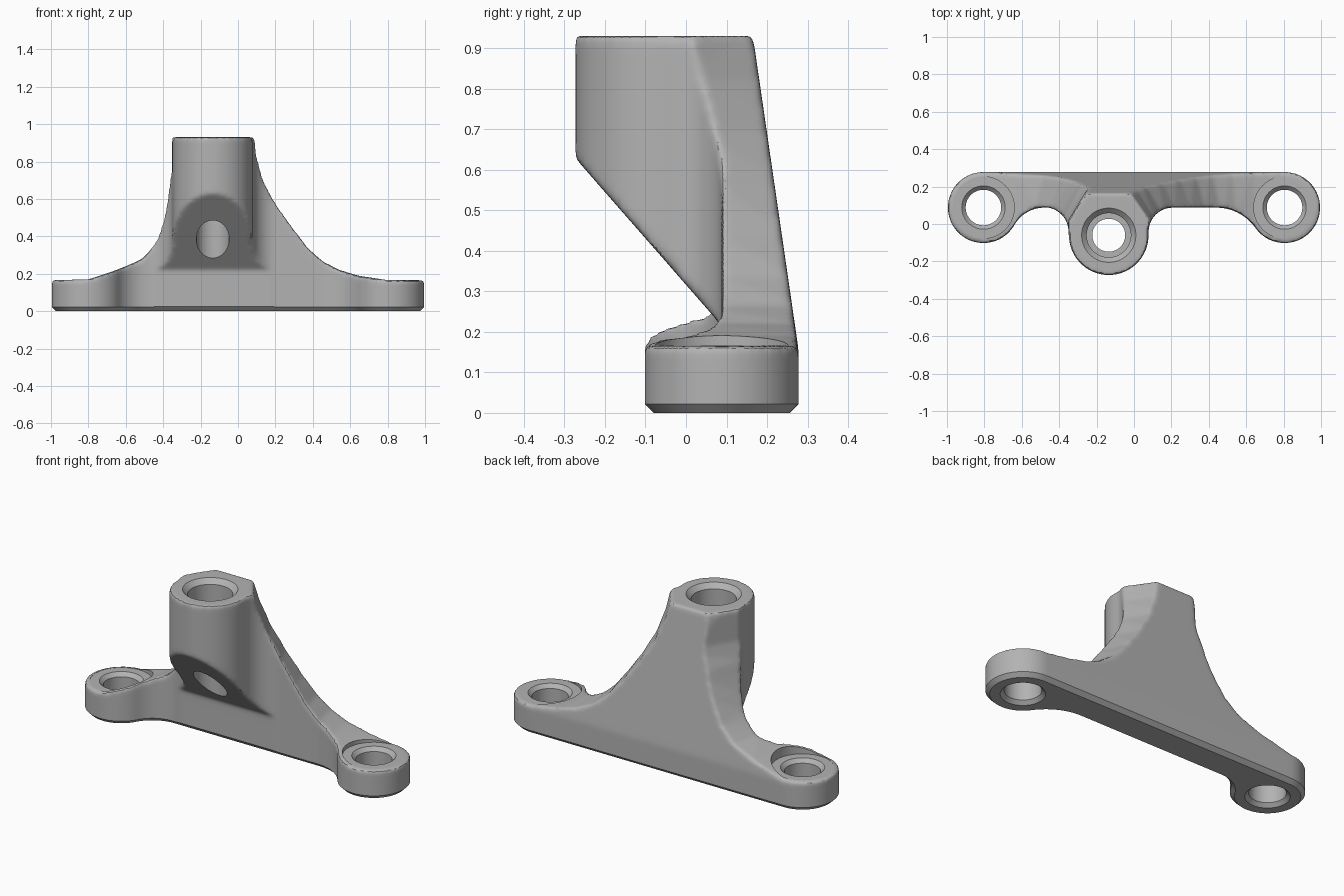
import bpy, bmesh, math
from mathutils import Vector

cube = bpy.data.objects.get("Cube")
if cube:
    bpy.data.objects.remove(cube, do_unlink=True)

END_X, END_Y, END_R = 0.805, 0.088, 0.19
BOSS_X, BOSS_Y, BOSS_R = -0.135, -0.06, 0.213


def arc(cx, cy, r, a0, a1):
    n = max(4, int(abs(a1 - a0) / 5))
    angles = [math.radians(a0 + (a1 - a0) * i / n) for i in range(n + 1)]
    return [(cx + r * math.cos(a), cy + r * math.sin(a)) for a in angles]


def loft(name, rings):
    """Capped solid; rings run counter-clockwise about the sweep direction."""
    bm = bmesh.new()
    rows = [[bm.verts.new(p) for p in ring] for ring in rings]
    for a, b in zip(rows, rows[1:]):
        for i in range(len(a)):
            j = (i + 1) % len(a)
            bm.faces.new((a[i], a[j], b[j], b[i]))
    bm.faces.new(rows[0][::-1])
    bm.faces.new(rows[-1])
    bm.normal_update()
    mesh = bpy.data.meshes.new(name)
    bm.to_mesh(mesh)
    bm.free()
    obj = bpy.data.objects.new(name, mesh)
    bpy.context.collection.objects.link(obj)
    return obj


def prism_z(name, outline, z0, z1):
    return loft(name, [[(x, y, z) for x, y in outline] for z in (z0, z1)])


def prism_x(name, outline, x0, x1):
    return loft(name, [[(x, y, z) for y, z in outline] for x in (x0, x1)])


def lathe(name, profile, cx, cy):
    """Stack of circles for a stepped, chamfered drill."""
    return loft(name, [[(x, y, z) for x, y in arc(cx, cy, r, 0, 360)[:-1]]
                       for r, z in profile])


def apply(obj, kind, **settings):
    mod = obj.modifiers.new(kind, kind)
    for key, value in settings.items():
        setattr(mod, key, value)
    bpy.context.view_layer.objects.active = obj
    bpy.ops.object.modifier_apply(modifier=mod.name)


def combine(obj, tool, operation):
    apply(obj, 'BOOLEAN', object=tool, operation=operation, solver='EXACT')
    bpy.data.objects.remove(tool, do_unlink=True)


def offset(outline, d):
    """Move a counter-clockwise outline outward by d."""
    pts = [Vector(p) for p in outline]
    result = []
    for i, p in enumerate(pts):
        a = (p - pts[i - 1]).normalized()
        b = (pts[(i + 1) % len(pts)] - p).normalized()
        t = (a + b).normalized()
        result.append((p.x + t.y * d, p.y - t.x * d))
    return result


# Plan outlines: foot alone, and foot with the tower
left = arc(-END_X, END_Y, END_R, 90, 330.6) + arc(-0.48, -0.095, 0.183, 150.6, 90)[1:]
tower = (arc(-0.48, -0.04, 0.13, 90, -3.3)[1:]
         + arc(BOSS_X, BOSS_Y, BOSS_R, 176.7, 363)[1:]
         + arc(0.2075, -0.042, 0.13, 183, 90)[1:])
right = arc(0.44, -0.167, 0.255, 90, 34.9) + arc(END_X, END_Y, END_R, 214.9, 450)[1:]

body = prism_z("bracket_body", left + tower + right, -0.1, 1.1)

# Curved side flanks, narrowing toward the back
flank = [(-1.1, -0.2), (1.1, -0.2), (1.1, 0.165), (0.8, 0.166), (0.64, 0.19),
         (0.55, 0.22), (0.47, 0.265), (0.4, 0.335), (0.33, 0.435), (0.25, 0.555),
         (0.17, 0.69), (0.115, 0.82), (0.085, 0.93), (0.085, 1.0),
         (-0.352, 1.0), (-0.352, 0.75), (-0.385, 0.62), (-0.42, 0.48),
         (-0.47, 0.36), (-0.54, 0.275), (-0.65, 0.22), (-0.8, 0.17), (-1.1, 0.165)]


def flank_ring(y, narrow):
    ring = []
    for x, z in flank:
        shift = narrow * math.sqrt(max(0, (z - 0.2) / 0.73))
        ring.append((x - math.copysign(shift, x - BOSS_X), y, z))
    return ring


combine(body, loft("flanks", [flank_ring(0.29, 0.19), flank_ring(0.02, 0),
                              flank_ring(-0.5, 0)]), 'INTERSECT')
# Leaning back face and flat top
combine(body, prism_x("lean", [(-0.6, -0.3), (0.344, -0.3), (0.165, 0.93), (-0.6, 0.93)],
                      -1.2, 1.2), 'INTERSECT')
# Sloped underside of the tower
combine(body, prism_x("undercut", [(-0.5, -0.2), (0.084, -0.2), (0.084, 0.22), (-0.5, 0.888)],
                      -0.48, 0.3), 'DIFFERENCE')

# Soften all outer edges
apply(body, 'REMESH', mode='VOXEL', voxel_size=0.01)
apply(body, 'SMOOTH', factor=0.5, iterations=12)

# Crisp bottom chamfer
foot = left + right
envelope = loft("envelope", [[(x, y, z) for x, y in offset(foot, d)]
                             for d, z in ((-0.022, 0), (0.06, 0.082), (0.06, 0.12))])
combine(envelope, prism_z("upper_space", [(-1.2, -0.6), (1.2, -0.6), (1.2, 0.6), (-1.2, 0.6)],
                          0.1, 1.2), 'UNION')
combine(body, envelope, 'INTERSECT')

# End holes with chamfers and flat seats
for side in (-1, 1):
    combine(body, lathe("end_drill", [(0.145, -0.03), (0.095, 0.02), (0.095, 0.145),
                                      (0.116, 0.166), (0.165, 0.166), (0.165, 0.5)],
                        side * END_X, END_Y), 'DIFFERENCE')
# Stepped tower hole
combine(body, lathe("tower_drill", [(0.088, 0.1), (0.088, 0.6), (0.118, 0.6),
                                    (0.118, 0.903), (0.165, 0.95)],
                    BOSS_X, BOSS_Y), 'DIFFERENCE')

# Finish
mat = bpy.data.materials.new("light_grey")
mat.use_nodes = True
grey = (0.45, 0.45, 0.45, 1)
mat.diffuse_color = grey
mat.node_tree.nodes["Principled BSDF"].inputs["Base Color"].default_value = grey
body.data.materials.clear()
body.data.materials.append(mat)
body.select_set(True)
bpy.context.view_layer.objects.active = body
bpy.ops.object.shade_smooth_by_angle(angle=math.radians(30))
